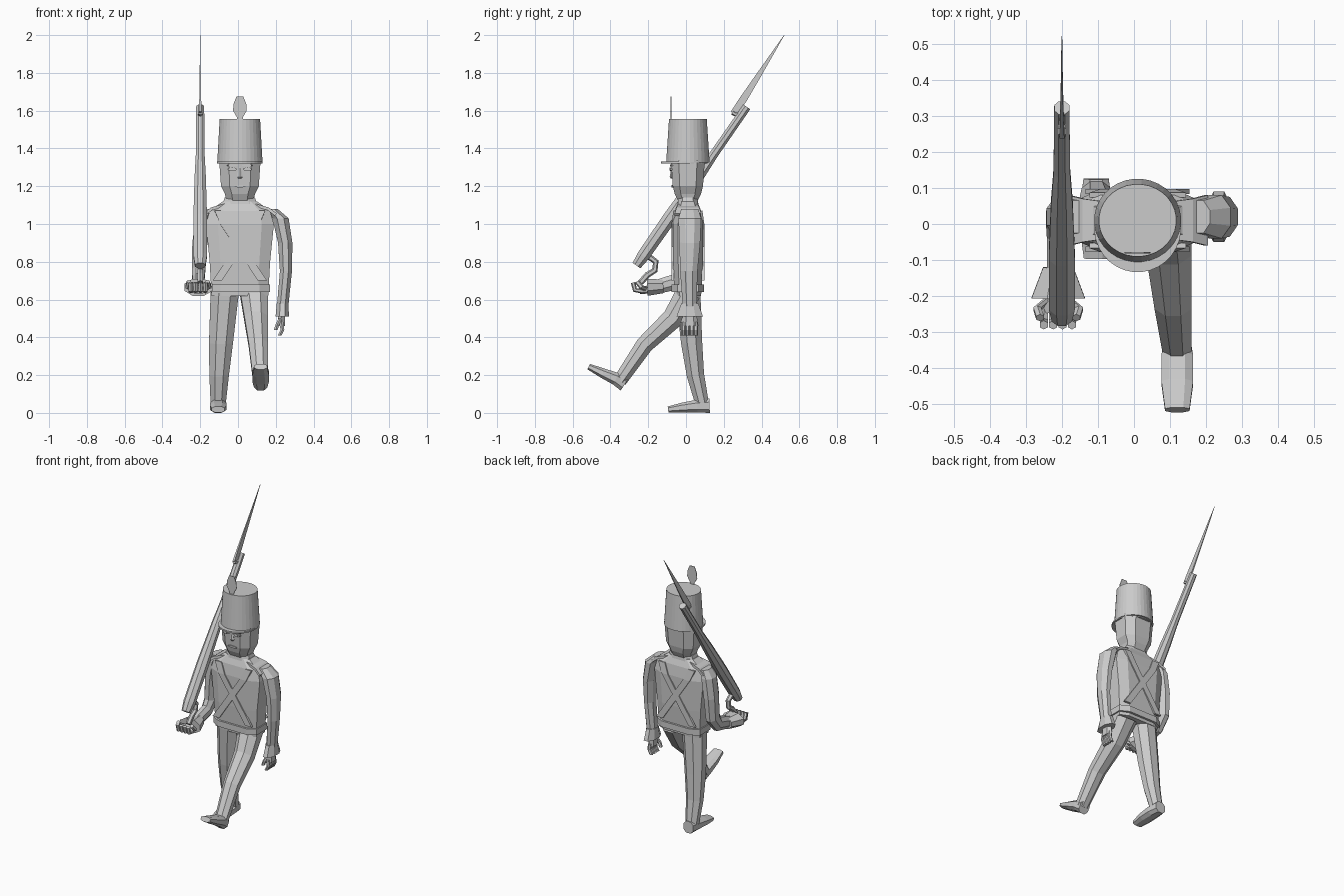
import bpy
import bmesh
import math
from mathutils import Vector

if "Cube" in bpy.data.objects:
    bpy.data.objects.remove(bpy.data.objects["Cube"], do_unlink=True)

X, Y, Z = Vector((1, 0, 0)), Vector((0, 1, 0)), Vector((0, 0, 1))
BODY_CENTRE = Vector((.01, .01, 0))

grey = bpy.data.materials.new("plain_grey")
grey.use_nodes = True
grey.diffuse_color = (.6, .6, .6, 1)
grey.node_tree.nodes["Principled BSDF"].inputs["Base Color"].default_value = grey.diffuse_color


def mix(values, fraction):
    """Read a list of sizes at a fraction of its length."""
    place = fraction * (len(values) - 1)
    low = int(place)
    high = min(low + 1, len(values) - 1)
    return values[low] + (values[high] - values[low]) * (place - low)


def sweep(name, path, widths, depths, sides=8, power=1, across=X, along=None):
    """Skin rounded or boxy rings along a path; sizes are half extents."""
    bm = bmesh.new()
    path = [Vector(point) for point in path]
    last = len(path) - 1
    corner = math.cos(math.pi / sides) ** power
    rings = []
    for i, centre in enumerate(path):
        tangent = along or path[min(i + 1, last)] - path[max(i - 1, 0)]
        axes = (across * mix(widths, i / last),
                tangent.cross(across).normalized() * mix(depths, i / last))
        ring = []
        for k in range(sides):
            angle = 2 * math.pi * (k + .5) / sides
            offset = Vector()
            for axis, wave in zip(axes, (math.cos(angle), math.sin(angle))):
                offset += axis * math.copysign(abs(wave) ** power, wave) / corner
            ring.append(bm.verts.new(centre + offset))
        rings.append(ring)
    for lower, upper in zip(rings, rings[1:]):
        for k in range(sides):
            after = (k + 1) % sides
            bm.faces.new((lower[k], lower[after], upper[after], upper[k]))
    bm.faces.new(rings[0])
    bm.faces.new(rings[-1])
    bmesh.ops.recalc_face_normals(bm, faces=bm.faces)
    mesh = bpy.data.meshes.new(name)
    bm.to_mesh(mesh)
    bm.free()
    mesh.materials.append(grey)
    bpy.context.collection.objects.link(bpy.data.objects.new(name, mesh))


def column(name, heights, widths, depths, centre=BODY_CENTRE, **options):
    """Stack level rings over one centre."""
    sweep(name, [centre + Z * height for height in heights], widths, depths, along=Z, **options)


def limb(name, sideways, profile, widths, depths, **options):
    """Sweep a side profile of (y, z) points that drifts sideways."""
    last = len(profile) - 1
    path = [(mix(sideways, i / last), *point) for i, point in enumerate(profile)]
    sweep(name, path, widths, depths, **options)


def tube(name, path, radius):
    sweep(name, path, widths=[radius], depths=[radius], sides=6)


# Tunic, collar and waist belt
column("tunic", heights=(.62, .8, 1, 1.07, 1.12), widths=(.15, .16, .18, .16, .09),
       depths=(.07, .08, .08, .07, .05), power=.5)
column("collar", heights=(1.08, 1.14), widths=(.1, .08), depths=(.06, .05), power=.7)
column("waist_belt", heights=(.64, .68), widths=[.16], depths=[.086], power=.5)

# Crossed straps on chest and back, and shoulder pieces
for side in (-1, 1):
    for face, label in ((-1, "front"), (1, "back")):
        strap = [(.11, .07, 1.07), (.08, .08, 1), (-.12, .08, .7)]
        sweep(label + "_strap",
              [BODY_CENTRE + Vector((x * side, y * face, z)) for x, y, z in strap],
              widths=[.024], depths=[.007], sides=4)
    sweep("epaulette",
          [BODY_CENTRE + Vector((x * side, 0, z)) for x, z in ((.08, 1.1), (.15, 1.08), (.19, 1.05))],
          widths=(.05, .07), depths=[.008], sides=4, across=Y)

# Head
column("head", heights=(1.12, 1.16, 1.2, 1.34), widths=(.07, .08, .1, .11),
       depths=(.05, .07, .08, .09), power=.7)
column("nose", heights=(1.3, 1.25, 1.24), widths=(.008, .014, .008), depths=(.006, .014, .008),
       centre=Vector((.01, -.07, 0)), sides=6)


def face_plate(name, x, z, width, height, front=-.085):
    """Low raised patch on the face."""
    sweep(name, [(x, -.07, z), (x, front, z)], widths=[width], depths=[height])


for side in (-1, 1):
    eye_x = BODY_CENTRE.x + side * .04
    face_plate("eye", eye_x, 1.29, width=.022, height=.01)
    face_plate("pupil", eye_x, 1.29, width=.008, height=.008, front=-.088)
    face_plate("eyebrow", eye_x, 1.31, width=.028, height=.005)
face_plate("mouth", BODY_CENTRE.x, 1.2, width=.03, height=.006, front=-.077)

# Tall hat with visor and flat plume
column("hat", heights=(1.325, 1.555), widths=(.12, .107), depths=(.115, .1), sides=32)
column("visor", heights=(1.32, 1.33), widths=[.12], depths=[.123],
       centre=Vector((.01, -.01, 0)), sides=32)
column("plume", heights=(1.53, 1.565, 1.6, 1.635, 1.675), widths=(.016, .016, .036, .034, .018),
       depths=[.002], centre=Vector((.01, -.08, 0)), sides=4)


def leg(name, sideways, shin, foot):
    limb(name + "_leg", sideways, shin, widths=(.075, .04), depths=(.066, .036))
    limb(name + "_foot", sideways[-1:], foot, widths=(.035, .044, .044, .034),
         depths=(.038, .034, .026, .016), power=.8)


# Standing right leg, left leg kicked forward
leg("right", (-.07, -.09, -.1, -.105), shin=[(.01, .64), (.03, .37), (.05, .2), (.085, .05)],
    foot=[(.125, .038), (.06, .036), (-.02, .028), (-.095, .018)])
leg("left", (.085, .12), shin=[(.015, .64), (-.07, .5), (-.22, .36), (-.35, .17)],
    foot=[(-.325, .15), (-.37, .18), (-.44, .21), (-.515, .245)])


def arm(name, sideways, profile, cuff, cuff_widths, cuff_depths):
    limb(name + "_arm", sideways, profile,
         widths=(.03, .043, .038, .032, .03), depths=(.045, .06, .055, .046, .036))
    limb(name + "_cuff", sideways[-1:], cuff, cuff_widths, cuff_depths)


# Left arm hanging
arm("left", (.18, .24, .26, .235),
    profile=[(.02, 1.08), (.02, 1.03), (.02, .9), (.015, .75), (.02, .55)],
    cuff=[(.02, .58), (.02, .51)], cuff_widths=(.03, .036), cuff_depths=(.045, .07))
limb("left_palm", [.23], [(.02, .53), (.02, .46)], widths=[.018], depths=(.03, .04), sides=6)
for i in range(4):
    y = .022 * i - .014
    tube("left_finger", [(.23, y, .48), (.235, y, .44), (.22, y, .41)], radius=.01)
tube("left_thumb", [(.225, -.01, .5), (.21, -.02, .47), (.2, -.02, .44)], radius=.01)

# Right arm bent forward, palm up under the rifle
arm("right", (-.16, -.2, -.21, -.21),
    profile=[(.02, 1.08), (.02, 1.03), (.02, .9), (.015, .76), (-.03, .7), (-.18, .66)],
    cuff=[(-.12, .67), (-.205, .665)], cuff_widths=(.042, .074), cuff_depths=(.036, .045))
limb("right_palm", [-.21], [(-.19, .655), (-.245, .645)], widths=(.035, .045),
     depths=(.02, .014), sides=6)
for i in range(4):
    x = .026 * i - .25
    tube("right_finger", [(x, -.235, .645), (x, -.27, .65), (x, -.28, .69)], radius=.011)
for side in (-1, 1):
    spread = [(.03, -.21, .655), (.058, -.235, .665), (.05, -.26, .695)]
    tube("right_outer_finger", [(x * side - .21, y, z) for x, y, z in spread], radius=.011)

# Rifle on the right shoulder, with grip and bayonet
butt, muzzle = Vector((-.2, -.262, .78)), Vector((-.2, .322, 1.62))
sweep("rifle", [butt.lerp(muzzle, step) for step in (0, .06, .3, .55, .7, 1)],
      widths=(.028, .036, .036, .03, .023, .021), depths=(.025, .033, .036, .03, .023, .022))
limb("rifle_grip", [butt.x], [(-.2, .83), (-.16, .8), (-.165, .755), (-.205, .73), (-.24, .69)],
     widths=[.014], depths=[.014], sides=6)
limb("bayonet", [butt.x], [(.25, 1.585), (.3, 1.655), (.38, 1.78), (.52, 2)],
     widths=(.007, .001), depths=(.016, .02, .014, .001), sides=4)
limb("bayonet_socket", [butt.x], [(.245, 1.59), (.265, 1.58), (.3, 1.59)],
     widths=[.011], depths=[.011], sides=6)
